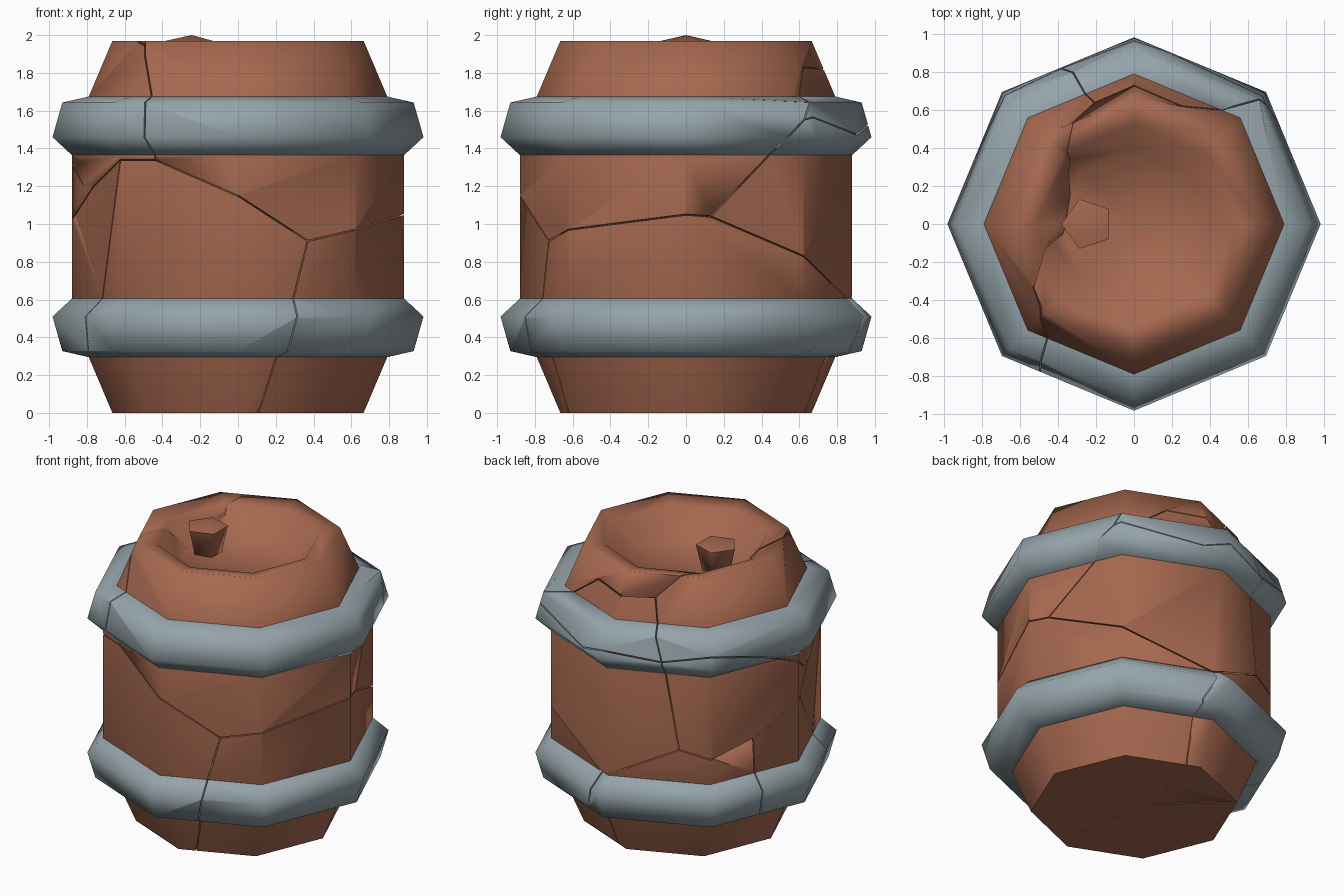
import bpy, bmesh, math
from mathutils import Vector

if "Cube" in bpy.data.objects:
    bpy.data.objects.remove(bpy.data.objects["Cube"])

SIDES = 8
CENTRE = Vector((0, 0, 1))


def material(name, rgb):
    m = bpy.data.materials.new(name)
    m.diffuse_color = (*rgb, 1)
    m.use_nodes = True
    m.node_tree.nodes["Principled BSDF"].inputs["Base Color"].default_value = m.diffuse_color
    return m


WOOD = material("red_brown_wood", (0.38, 0.138, 0.078))
METAL = material("grey_metal", (0.30, 0.37, 0.40))


def add_object(name, bm, mat):
    bmesh.ops.recalc_face_normals(bm, faces=bm.faces[:])
    me = bpy.data.meshes.new(name)
    bm.to_mesh(me)
    bm.free()
    ob = bpy.data.objects.new(name, me)
    bpy.context.collection.objects.link(ob)
    if mat:
        me.materials.append(mat)
    return ob


def lathe(name, profile, mat, sides=SIDES, closed=False, sharp_z=None, at=(0, 0), turn=0):
    """Spin (radius, z) points; radius 0 becomes a pole; closed joins last to first."""
    bm = bmesh.new()
    rings = []
    for r, z in profile:
        if r == 0:
            rings.append([bm.verts.new((at[0], at[1], z))] * sides)
        else:
            rings.append([bm.verts.new((at[0] + r * math.cos(turn + math.tau * i / sides),
                                        at[1] + r * math.sin(turn + math.tau * i / sides), z))
                          for i in range(sides)])
    pairs = list(zip(rings, rings[1:])) + ([(rings[-1], rings[0])] if closed else [])
    for a, b in pairs:
        for i in range(sides):
            j = (i + 1) % sides
            bm.faces.new(list(dict.fromkeys((a[i], a[j], b[j], b[i]))))
    for e in bm.edges:
        if sharp_z is not None and all(abs(v.co.z - sharp_z) < 1e-4 for v in e.verts):
            e.smooth = False
    return add_object(name, bm, mat)


# Barrel body with a sunken top
SIDE = [(0.665, 0), (0.79, 0.295), (0.88, 0.605), (0.88, 1.365), (0.79, 1.675), (0.665, 1.97)]
body = lathe("barrel_body", [(0, 0)] + SIDE + [(0.53, 1.945), (0.40, 1.80), (0, 1.775)],
             WOOD, sharp_z=0)

# Two hoops, mirrored about the middle height
HOOP = [(0.70, 0.295), (0.79, 0.295), (0.93, 0.327), (0.982, 0.51), (0.88, 0.605), (0.70, 0.605)]
lower = lathe("lower_hoop", HOOP, METAL, closed=True)
upper = lathe("upper_hoop", [(r, 1.97 - z) for r, z in HOOP], METAL, closed=True)

# Five-sided stopper in the sunken top
plug = lathe("stopper", [(0, 1.76), (0.09, 1.76), (0.137, 1.97), (0, 2.0)], WOOD,
             sides=5, at=(-0.245, 0), turn=math.radians(36))


# Cracks: thin radial slabs cut along paths on the surface
def surf(az, z):
    r = 0.665
    for (r0, z0), (r1, z1) in zip(SIDE, SIDE[1:]):
        if z0 <= z <= z1:
            r = r0 + (r1 - r0) * (z - z0) / (z1 - z0)
    if 0.3 < z < 0.6 or 1.37 < z < 1.67:
        r = 0.95
    k = math.cos(math.pi / 8) / math.cos(math.radians(az % 45 - 22.5))
    a = math.radians(az)
    return Vector((r * k * math.cos(a), r * k * math.sin(a), z))


J1, J2, J3, J4, J5 = (-63, .91), (-122, 1.34), (-135, 1.34), (9, 1.04), (42, 1.55)
K1, K2, K3, K4, K5 = (115, 1.47), (122, .83), (157, .85), (183, 1.05), (108, 1.83)
L1 = (86, .57)
side_paths = [
    [J1, (-90, 1.15), J2, J3, (-160, 1.2), K4],
    [J1, (-69, .6), (-70, .51), (-74, .29), (-80, 0)],
    [J1, (-45, .97), (0, 1.05), J4, J5],
    [J4, (45, .83), L1, K2, (137, .78), K3, K4],
    [J3, (-157, .32)],
    [J2, (-124, 1.65), (-139, 1.96)],
    [J5, (79, 1.46), K1, (137, 1.53), (170, 1.37), (190, 1.21)],
    [J5, (45, 1.66), (68, 1.83), (90, 1.82), K5, (112, 1.65), K1, K2],
    [K3, (159, .3)],
    [L1, (80, .35), (82, 0)],
]
flat_paths = [
    [(-.50, -.44, 1.96), (-.52, -.33, 1.95), (-.46, -.1, 1.93), (-.41, -.04, 1.88),
     (-.37, .3, 1.92), (-.32, .53, 1.96), tuple(surf(*K5))],
    [(.11, -.64, 0), (-.08, .11, 0), (-.45, .46, 0)],
    [(-.08, .11, 0), (.09, .65, 0)],
]
paths = [[surf(*p) for p in path] for path in side_paths] + \
        [[Vector(p) for p in path] for path in flat_paths]

bm = bmesh.new()
for path in paths:
    for p, q in zip(path, path[1:]):
        p, q = p - CENTRE, q - CENTRE
        n = p.cross(q).normalized() * 0.0035
        ext = (q - p).normalized() * 0.003
        corners = [(p - ext) * .84, (q + ext) * .84, (q + ext) * 1.25, (p - ext) * 1.25]
        a = [bm.verts.new(CENTRE + c + n) for c in corners]
        b = [bm.verts.new(CENTRE + c - n) for c in corners]
        bm.faces.new(a)
        bm.faces.new(b[::-1])
        for i in range(4):
            j = (i + 1) % 4
            bm.faces.new((a[j], a[i], b[i], b[j]))
cutter = add_object("crack_cutter", bm, None)
cutter.hide_render = True

for ob in (body, lower, upper):
    mod = ob.modifiers.new("cracks", 'BOOLEAN')
    mod.operation = 'DIFFERENCE'
    mod.solver = 'EXACT'
    mod.use_self = True
    mod.object = cutter
    bpy.context.view_layer.objects.active = ob
    bpy.ops.object.modifier_apply(modifier=mod.name)
bpy.data.objects.remove(cutter)

# Soft shading with sharp crack and base edges
for ob, angle in ((body, 80), (lower, 66), (upper, 66), (plug, 80)):
    bpy.ops.object.select_all(action='DESELECT')
    ob.select_set(True)
    bpy.context.view_layer.objects.active = ob
    bpy.ops.object.shade_smooth_by_angle(angle=math.radians(angle), keep_sharp_edges=True)
